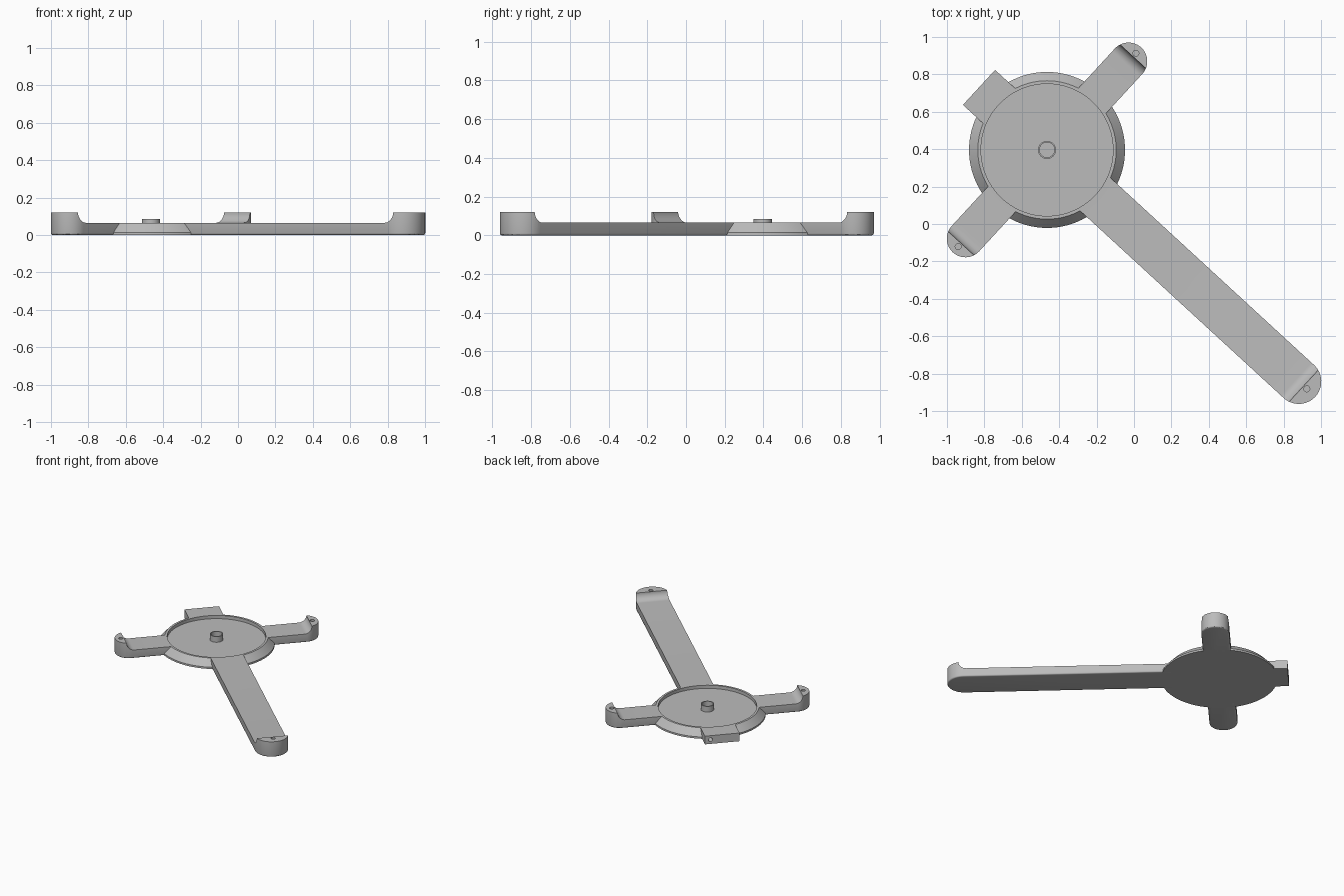
import bpy, bmesh, math
from mathutils import Matrix

if "Cube" in bpy.data.objects:
    bpy.data.objects.remove(bpy.data.objects["Cube"])

CENTRE = (-0.465, 0.396, 0.0)
BASE_Z, PAD_Z, FLOOR_Z = 0.065, 0.12, 0.04
RIM_IN, RIM_OUT, DISC_R = 0.353, 0.37, 0.417

grey = bpy.data.materials.new("plain grey")
grey.diffuse_color = (0.5, 0.5, 0.5, 1)
grey.use_nodes = True
grey.node_tree.nodes["Principled BSDF"].inputs["Base Color"].default_value = grey.diffuse_color


def make(name, bm):
    bmesh.ops.recalc_face_normals(bm, faces=bm.faces)
    me = bpy.data.meshes.new(name)
    bm.to_mesh(me)
    bm.free()
    me.materials.append(grey)
    ob = bpy.data.objects.new(name, me)
    bpy.context.collection.objects.link(ob)
    return ob


def prism(name, pts, offset, bevel=0.0):
    """Extrude a closed 3D outline along offset; optionally round the first cap."""
    bm = bmesh.new()
    cap = bm.faces.new([bm.verts.new(p) for p in pts])
    edges = list(cap.edges)
    res = bmesh.ops.extrude_face_region(bm, geom=[cap], use_keep_orig=True)
    moved = [v for v in res["geom"] if isinstance(v, bmesh.types.BMVert)]
    bmesh.ops.translate(bm, verts=moved, vec=offset)
    if bevel:
        bmesh.ops.recalc_face_normals(bm, faces=bm.faces)
        bmesh.ops.bevel(bm, geom=edges, offset=bevel, segments=3,
                        profile=0.5, affect='EDGES')
    return make(name, bm)


def cylinder(name, r, depth, matrix, seg=24):
    bm = bmesh.new()
    bmesh.ops.create_cone(bm, cap_ends=True, segments=seg, radius1=r,
                          radius2=r, depth=depth, matrix=matrix)
    return make(name, bm)


def cut(ob, cutter):
    mod = ob.modifiers.new("cut", 'BOOLEAN')
    mod.operation, mod.solver, mod.object = 'DIFFERENCE', 'EXACT', cutter
    bpy.context.view_layer.objects.active = ob
    bpy.ops.object.modifier_apply(modifier=mod.name)
    bpy.data.objects.remove(cutter)


def finish(ob, angle=0.0):
    ob.location = CENTRE
    ob.rotation_euler.z = math.radians(angle)
    bpy.ops.object.select_all(action='DESELECT')
    ob.select_set(True)
    bpy.context.view_layer.objects.active = ob
    bpy.ops.object.shade_smooth_by_angle(angle=math.radians(30))


def lathe(name, profile, seg, closed=False):
    bm = bmesh.new()
    vs = [bm.verts.new((r, 0, z)) for r, z in profile]
    es = [bm.edges.new(p) for p in zip(vs, vs[1:])]
    if closed:
        es.append(bm.edges.new((vs[-1], vs[0])))
    bmesh.ops.spin(bm, geom=vs + es, axis=(0, 0, 1), cent=(0, 0, 0),
                   angle=math.tau, steps=seg, use_duplicate=False)
    bmesh.ops.remove_doubles(bm, verts=bm.verts, dist=1e-5)
    return make(name, bm)


def disc_cutter():
    return cylinder("disc_cutter", RIM_IN + 0.007, 1, Matrix(), 96)


def arm(name, angle, length, half):
    """Bar with a rounded end and a raised pad that rises in a concave curve."""
    outline = [(0.30, -half, 0)]
    for i in range(25):
        a = -math.pi / 2 + math.pi * i / 24
        outline.append((length + half * math.cos(a), half * math.sin(a), 0))
    outline.append((0.30, half, 0))
    ob = prism(name, outline, (0, 0, PAD_Z), bevel=0.01)
    # remove the bar above the base height, leaving the curved step
    step, r = length + 0.035, PAD_Z - BASE_Z
    side = [(0.2, -0.3, 0.2), (0.2, -0.3, BASE_Z)]
    for i in range(11):
        a = math.pi / 2 * i / 10
        side.append((step - r + r * math.sin(a), -0.3, PAD_Z - r * math.cos(a)))
    side.append((step, -0.3, 0.2))
    cut(ob, prism("step_cutter", side, (0, 0.6, 0)))
    # screw hole in the pad
    cut(ob, cylinder("hole_cutter", 0.016, 0.1,
                     Matrix.Translation((length + 0.058, 0, PAD_Z))))
    cut(ob, disc_cutter())
    finish(ob, angle)


# round tray with sloped outside
finish(lathe("round_tray", [(0, 0), (DISC_R, 0), (DISC_R, 0.014), (RIM_OUT, BASE_Z),
                            (RIM_IN, BASE_Z), (RIM_IN, FLOOR_Z), (0, FLOOR_Z)], 96))

# hollow centre hub
finish(lathe("centre_hub", [(0.048, FLOOR_Z), (0.048, 0.085), (0.04, 0.085),
                            (0.04, FLOOR_Z)], 48))

# three mounting arms
arm("long_arm", -42.6, 1.829, 0.12)
arm("short_arm_back", 47.4, 0.644, 0.10)
arm("short_arm_front", 227.4, 0.644, 0.10)

# square connector block with a small cable hole in its end
w = 0.127
block = prism("connector_block", [(0.30, -w, 0), (0.494, -w, 0), (0.494, w, 0),
                                  (0.30, w, 0)], (0, 0, BASE_Z))
cut(block, cylinder("cable_cutter", 0.015, 0.12, Matrix.Translation(
    (0.494, -w + 0.04, 0.033)) @ Matrix.Rotation(math.pi / 2, 4, 'Y')))
cut(block, disc_cutter())
finish(block, 137.4)
